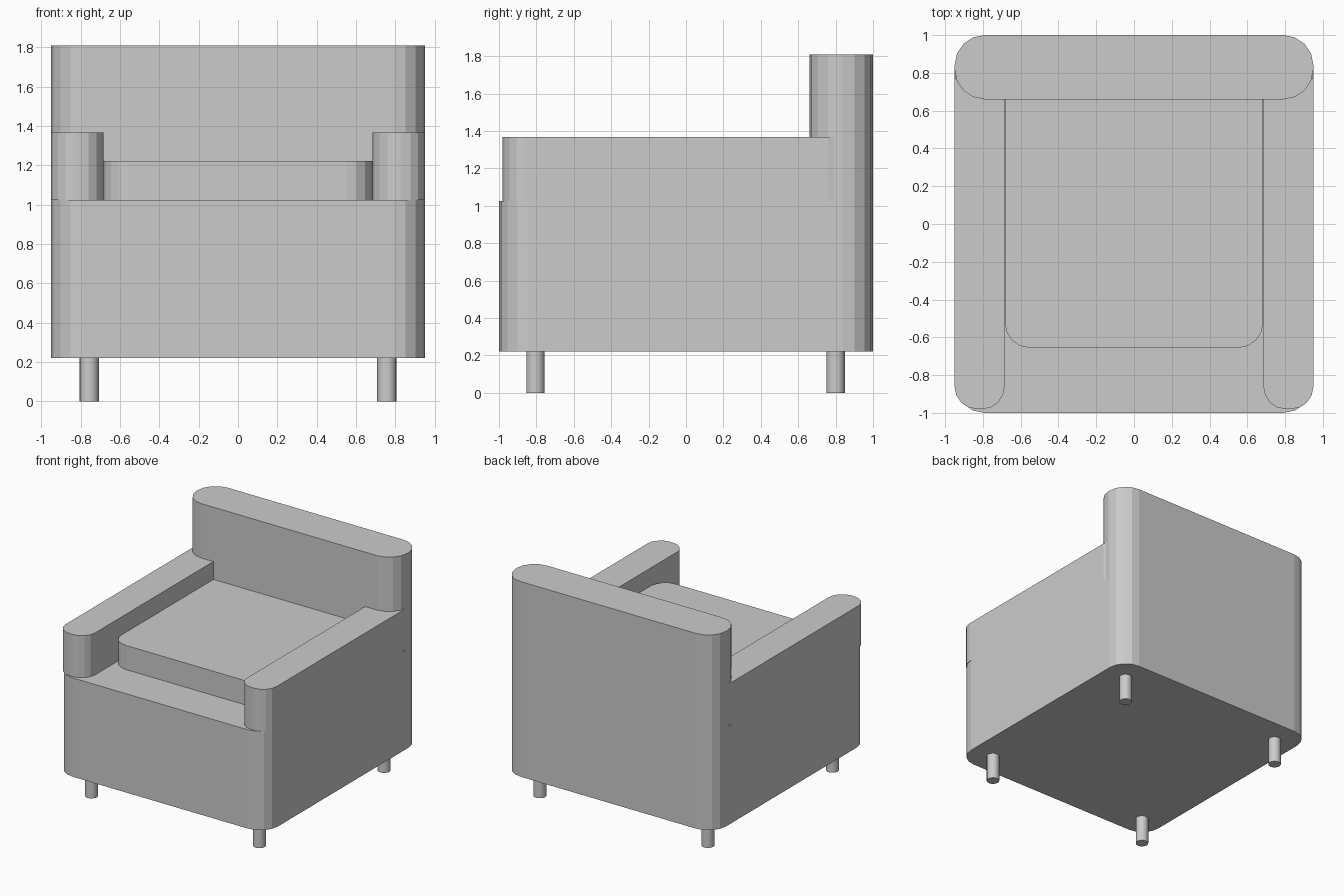
import bpy, bmesh, math

if "Cube" in bpy.data.objects:
    bpy.data.objects.remove(bpy.data.objects["Cube"])


def rounded_block(name, x0, x1, y0, y1, z0, z1, r, seg=4):
    """Upright block whose four vertical corners are rounded in plan."""
    bm = bmesh.new()
    verts = []
    corners = [(x1 - r, y1 - r), (x0 + r, y1 - r), (x0 + r, y0 + r), (x1 - r, y0 + r)]
    for i, (cx, cy) in enumerate(corners):
        for k in range(seg + 1):
            a = math.pi / 2 * (i + k / seg)
            verts.append(bm.verts.new((cx + r * math.cos(a), cy + r * math.sin(a), z0)))
    bottom = bm.faces.new(verts)
    top = bmesh.ops.extrude_face_region(bm, geom=[bottom], use_keep_orig=True)
    bmesh.ops.translate(bm, vec=(0, 0, z1 - z0),
                        verts=[g for g in top["geom"] if isinstance(g, bmesh.types.BMVert)])
    bmesh.ops.recalc_face_normals(bm, faces=bm.faces)
    mesh = bpy.data.meshes.new(name)
    bm.to_mesh(mesh)
    bm.free()
    obj = bpy.data.objects.new(name, mesh)
    bpy.context.collection.objects.link(obj)
    return obj


# Upholstered body, backrest and loose cushion
rounded_block("base", -0.95, 0.95, -1.0, 1.0, 0.22, 1.025, 0.16)
rounded_block("backrest", -0.95, 0.95, 0.66, 1.0, 1.025, 1.81, 0.16)
rounded_block("seat_cushion", -0.683, 0.683, -0.655, 0.80, 1.025, 1.222, 0.13)

# Armrests, their rear ends running into the backrest
for side, x0, x1 in (("left", -0.95, -0.685), ("right", 0.685, 0.95)):
    rounded_block(side + "_armrest", x0, x1, -0.98, 0.88, 1.025, 1.367, 0.12)

# Round legs
for end, y in (("front", -0.805), ("back", 0.80)):
    for side, x in (("left", -0.757), ("right", 0.757)):
        bpy.ops.mesh.primitive_cylinder_add(vertices=16, radius=0.049, depth=0.22,
                                            location=(x, y, 0.11))
        bpy.context.object.name = f"{end}_{side}_leg"
        bpy.ops.object.shade_smooth_by_angle()
